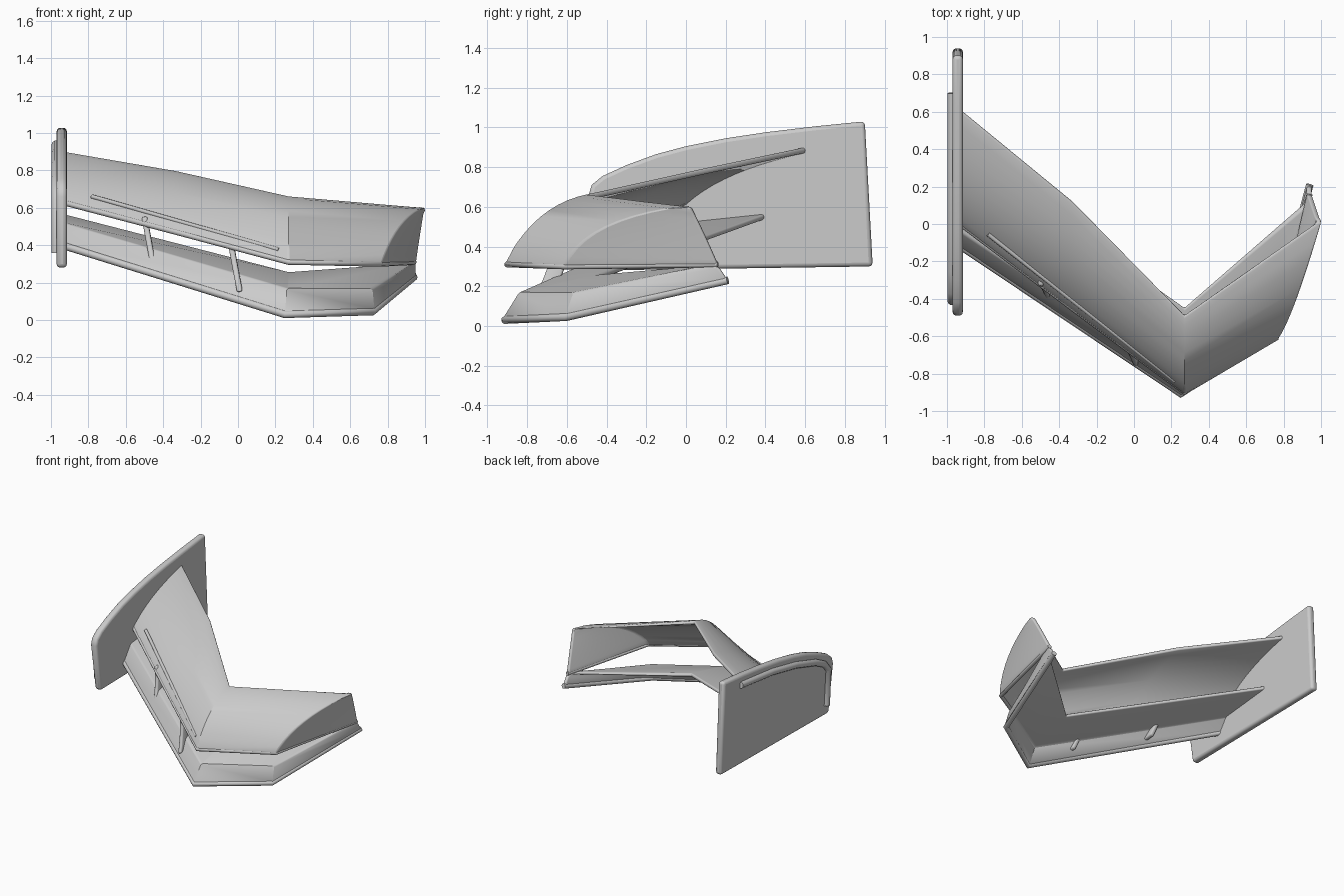
import bpy, bmesh
from mathutils import Vector

cube = bpy.data.objects.get("Cube")
if cube:
    bpy.data.objects.remove(cube)

grey = bpy.data.materials.new("plain_grey")
grey.use_nodes = True
grey.diffuse_color = (0.6, 0.6, 0.6, 1)
grey.node_tree.nodes["Principled BSDF"].inputs["Base Color"].default_value = (0.6, 0.6, 0.6, 1)


def finish(ob, bevel=0.0):
    ob.data.materials.append(grey)
    if bevel:
        mod = ob.modifiers.new("soft_edges", 'BEVEL')
        mod.width, mod.segments = bevel, 3
        mod.limit_method, mod.angle_limit = 'ANGLE', 0.9
    bpy.ops.object.select_all(action='DESELECT')
    ob.select_set(True)
    bpy.context.view_layer.objects.active = ob
    bpy.ops.object.shade_smooth_by_angle(angle=0.6)
    return ob


def new_object(name, bm):
    mesh = bpy.data.meshes.new(name)
    bm.to_mesh(mesh)
    bm.free()
    ob = bpy.data.objects.new(name, mesh)
    bpy.context.collection.objects.link(ob)
    return ob


def loft(name, sections, thickness):
    """Skin neighbouring sections and give the sheet a thickness."""
    bm = bmesh.new()
    rows = [[bm.verts.new(p) for p in s] for s in sections]
    for a, b in zip(rows, rows[1:]):
        for i in range(len(a) - 1):
            bm.faces.new((a[i], b[i], b[i + 1], a[i + 1]))
    ob = new_object(name, bm)
    mod = ob.modifiers.new("thickness", 'SOLIDIFY')
    mod.thickness, mod.offset = thickness, 0
    return finish(ob, thickness * 0.35)


def tube(name, points, radius):
    """Round bead along a path."""
    curve = bpy.data.curves.new(name, 'CURVE')
    curve.dimensions = '3D'
    curve.bevel_depth, curve.bevel_resolution = radius, 3
    curve.use_fill_caps = True
    spline = curve.splines.new('POLY')
    spline.points.add(len(points) - 1)
    for sp, p in zip(spline.points, points):
        sp.co = (*p, 1)
    ob = bpy.data.objects.new(name, curve)
    bpy.context.collection.objects.link(ob)
    curve.materials.append(grey)
    return ob


def arc(a, c, b, n=10):
    """Quadratic curve from a to b pulled towards c."""
    a, b, c = Vector(a), Vector(b), Vector(c)
    return [a * (1 - t) ** 2 + c * 2 * t * (1 - t) + b * t * t
            for t in (i / n for i in range(n + 1))]


# Upper blade: leading edge, pull point, trailing edge at each station
upper = [
    arc((-0.94, 0.01, 0.63), (-0.94, 0.2, 0.8), (-0.94, 0.62, 0.89)),
    arc((-0.33, -0.45, 0.47), (-0.33, -0.25, 0.71), (-0.33, 0.12, 0.785)),
    arc((0.27, -0.9, 0.31), (0.27, -0.75, 0.6), (0.27, -0.49, 0.65)),
    arc((0.76, -0.61, 0.3), (0.84, -0.5, 0.54), (0.99, 0.01, 0.6)),
    arc((0.94, 0.16, 0.31), (0.96, 0.1, 0.45), (0.985, 0.025, 0.6)),
]
loft("upper_blade", upper, 0.028)
tube("upper_leading_bead", [s[0] for s in upper], 0.015)
tube("upper_surface_strip", [(-0.78, -0.055, 0.66), (0.22, -0.84, 0.375)], 0.012)

# Lower blade: lip, crease, trailing edge at each station
lower = [
    [(-0.94, -0.11, 0.4), (-0.94, -0.03, 0.51), (-0.94, 0.41, 0.555)],
    [(0.25, -0.91, 0.03), (0.26, -0.83, 0.16), (0.27, -0.45, 0.245)],
    [(0.72, -0.6, 0.045), (0.71, -0.56, 0.16), (0.91, 0.1, 0.3)],
    [(0.94, 0.21, 0.23), (0.94, 0.17, 0.29), (0.935, 0.14, 0.31)],
]
loft("lower_blade", lower, 0.028)
tube("lower_leading_bead", [s[0] for s in lower], 0.02)

# Struts joining the two blades
for k, name in enumerate(("outer_strut", "inner_strut")):
    shift = Vector((0.46, -0.34, -0.13)) * k
    path = arc((-0.5, -0.33, 0.55), (-0.48, -0.34, 0.43), (-0.45, -0.42, 0.28), 6)
    loft(name, [[p + shift, p + shift + Vector((0, 0.09, 0.01))] for p in path], 0.03)

# End plate: side outline given thickness
outline = [(-0.43, 0.28), (-0.49, 0.66), (-0.475, 0.71), (-0.42, 0.755), (-0.3, 0.81),
           (-0.15, 0.865), (0.0, 0.905), (0.2, 0.945), (0.4, 0.975), (0.65, 1.005),
           (0.9, 1.03), (0.94, 0.3)]
bm = bmesh.new()
face = bm.faces.new([bm.verts.new((-0.97, y, z)) for y, z in outline])
side = bmesh.ops.extrude_face_region(bm, geom=[face])
bmesh.ops.translate(bm, vec=(0.055, 0, 0),
                    verts=[v for v in side["geom"] if isinstance(v, bmesh.types.BMVert)])
bmesh.ops.recalc_face_normals(bm, faces=bm.faces)
finish(new_object("end_plate", bm), 0.02)

# Raised bead on the outer face of the end plate
inset = [(-0.39, 0.36), (-0.41, 0.64), (-0.36, 0.7), (-0.25, 0.755), (0.0, 0.83),
         (0.3, 0.89), (0.7, 0.935)]
tube("end_plate_bead", [(-0.972, y, z) for y, z in inset], 0.026)
